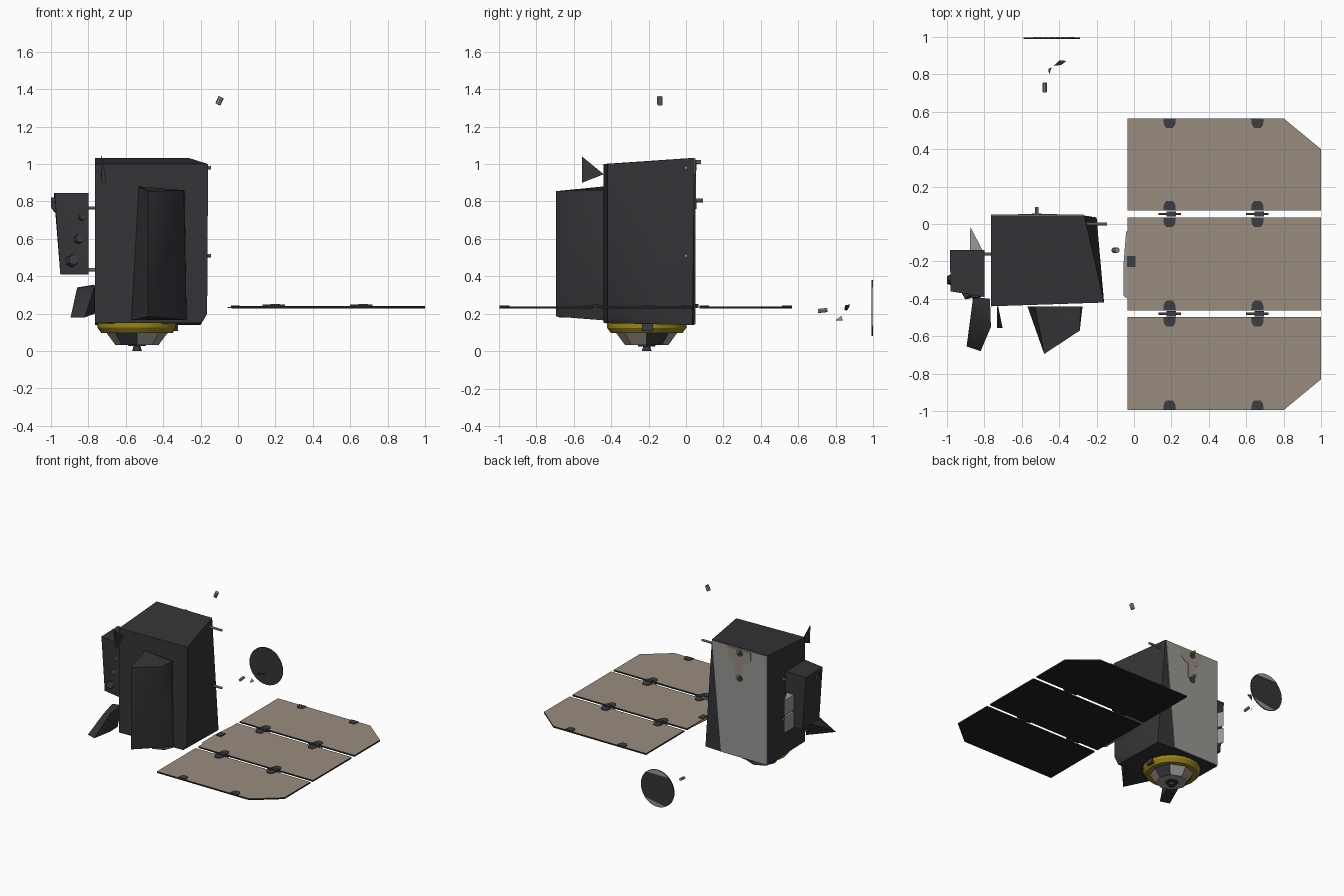
import bpy, bmesh, math
from mathutils import Vector, Matrix

cube = bpy.data.objects.get("Cube")
if cube:
    bpy.data.objects.remove(cube)


def material(name, rgb):
    m = bpy.data.materials.new(name)
    m.use_nodes = True
    col = (*rgb, 1)
    m.diffuse_color = col
    b = m.node_tree.nodes["Principled BSDF"]
    b.inputs["Base Color"].default_value = col
    b.inputs["Roughness"].default_value = 0.7
    return m


FOIL = material("dark foil", (.035, .035, .04))
BLACK = material("panel black", (.014, .014, .015))
TAN = material("solar tan", (.32, .265, .215))
GREY = material("light grey", (.31, .31, .295))
GOLD = material("gold foil", (.33, .24, .012))
HINGE = material("hinge dark", (.045, .045, .055))


def finish(name, bm, mats, rule=None, smooth=False):
    bmesh.ops.recalc_face_normals(bm, faces=bm.faces)
    bm.normal_update()
    for f in bm.faces:
        f.material_index = rule(f) if rule else 0
    me = bpy.data.meshes.new(name)
    bm.to_mesh(me)
    bm.free()
    for m in mats:
        me.materials.append(m)
    ob = bpy.data.objects.new(name, me)
    bpy.context.scene.collection.objects.link(ob)
    if smooth:
        bpy.context.view_layer.objects.active = ob
        ob.select_set(True)
        bpy.ops.object.shade_smooth_by_angle(angle=math.radians(40))
        ob.select_set(False)
    return ob


def hull(name, points, *mats, rule=None, smooth=False):
    """Convex solid around a few corner points."""
    bm = bmesh.new()
    for p in points:
        bm.verts.new(p)
    bmesh.ops.convex_hull(bm, input=bm.verts)
    bmesh.ops.dissolve_limit(bm, angle_limit=.02, verts=bm.verts, edges=bm.edges)
    return finish(name, bm, mats, rule, smooth)


def prism(name, outline, z0, z1, *mats, rule=None):
    return hull(name, [(x, y, z) for x, y in outline for z in (z0, z1)], *mats, rule=rule)


def back_plate(name, outline, y0, y1, mat):
    return hull(name, [(x, y, z) for x, z in outline for y in (y0, y1)], mat)


def box(name, centre, size, mat):
    x, y, z = centre
    a, b, c = (s / 2 for s in size)
    return prism(name, [(x - a, y - b), (x + a, y - b), (x + a, y + b), (x - a, y + b)], z - c, z + c, mat)


def rod(name, start, end, r, mat, r2=None, sides=10, rule=None, mats=None):
    a, b = Vector(start), Vector(end)
    bm = bmesh.new()
    turn = (b - a).to_track_quat('Z', 'Y').to_matrix().to_4x4()
    bmesh.ops.create_cone(bm, cap_ends=True, segments=sides, radius1=r, radius2=r if r2 is None else r2,
                          depth=(b - a).length, matrix=Matrix.Translation((a + b) / 2) @ turn)
    return finish(name, bm, mats or [mat], rule, smooth=sides > 12)


# Main body with its slanted rear corner
hull("body", [(-.765, -.44, .15), (-.765, .045, .14), (-.765, -.44, 1.0), (-.765, .045, 1.033),
              (-.165, -.42, .2), (-.2, -.42, .15), (-.2, .035, .14), (-.16, -.42, 1.0),
              (-.265, .045, 1.033), (-.35, .045, .14)], FOIL, smooth=True)
back_plate("rear_panel", [(-.765, .145), (-.765, 1.03), (-.27, 1.03), (-.35, .145)], .044, .05, GREY)
back_plate("rear_patch", [(-.41, 1.02), (-.62, 1.02), (-.62, .95), (-.57, .91), (-.46, .91), (-.41, .95)],
           .049, .053, TAN)
back_plate("rear_patch_tail", [(-.48, .92), (-.55, .92), (-.55, .79), (-.48, .79)], .049, .053, TAN)
for z, l in ((1.01, .03), (.805, .04)):
    rod("rear_pad", (-.52, .05, z - .02), (-.52, .056, z - .02), .026, HINGE)
    rod("rear_peg", (-.52, .05, z), (-.52, .05 + l, z), .011, TAN)
for z in (.98, .51):
    rod("side_peg", (-.27 if z > .9 else -.24, 0, z), (-.145, 0, z), .009, GREY)

# Front housing, tapering into the body
hull("front_housing", [(-.53, -.44, .88), (-.48, -.695, .855), (-.29, -.57, .86), (-.285, -.44, .86),
                       (-.57, -.44, .165), (-.48, -.695, .185), (-.275, -.44, .165)], FOIL, smooth=True)
hull("front_fin", [(-.733, -.555, 1.04), (-.728, -.555, 1.04), (-.73, -.555, .9), (-.703, -.555, .9),
                   (-.732, -.44, .945), (-.726, -.44, .945)], FOIL)

# Side instrument box
hull("instrument_box", [(-.985, -.14, .845), (-.8, -.14, .845), (-.8, -.39, .845), (-.98, -.36, .845),
                        (-.95, -.14, .41), (-.8, -.14, .41), (-.8, -.39, .41), (-.95, -.36, .41)], FOIL)
for z in (.765, .435):
    rod("box_strut", (-.81, -.16, z), (-.755, -.16, z), .009, GREY)
for z in (.41, .55):
    prism("box_radiator", [(-.875, -.015), (-.878, -.141), (-.81, -.141)], z, z + .125, GREY)
for x, z, r in ((-.84, .71, .022), (-.855, .595, .03), (-.89, .48, .036)):
    rod("box_sensor", (x, -.36, z), (x + .01, -.392, z + .008), r, HINGE, r * .8, 6)
hull("box_side_sensor", [(-1, -.28, .82), (-1, -.32, .77), (-.98, -.27, .74), (-.97, -.33, .74),
                         (-.97, -.27, .82), (-.97, -.33, .82)], HINGE)
hull("lower_flap", [(-.86, -.39, .34), (-.77, -.4, .355), (-.765, -.55, .35), (-.765, -.55, .2),
                    (-.82, -.68, .18), (-.895, -.655, .18), (-.85, -.52, .31), (-.77, -.45, .2)],
     FOIL, smooth=True)

# Gold ring and engine section underneath
cx, cy = -.54, -.21
rod("gold_ring", (cx, cy, .125), (cx, cy, .172), .212, GOLD, .215, 24)
rod("gold_ring_lip", (cx, cy, .096), (cx, cy, .125), .19, GOLD, .212, 24)
rod("engine_skirt", (cx, cy, .1), (cx, cy, .032), .165, GREY, .115, 8,
    mats=[GREY, TAN, FOIL],
    rule=lambda f: 0 if abs(f.normal.z) > .9 else int(math.atan2(f.normal.y, f.normal.x) * 4 / math.pi + 8) % 3)
rod("engine_throat", (cx, cy, .09), (cx, cy, .026), .07, FOIL, .045, 12)
rod("engine_nozzle", (cx, cy, .035), (cx, cy, 0), .016, FOIL, .026, 12)
box("ring_latch", (-.335, -.205, .133), (.03, .06, .05), HINGE)


# Three solar panels: tan on top, dark elsewhere
def top_tan(f):
    return 1 if f.normal.z > .9 else 0


L, R, C = -.035, 1.0, .8
prism("panel_rear", [(L, .072), (L, .565), (C, .565), (R, .4), (R, .072)], .228, .24, BLACK, TAN, rule=top_tan)
prism("panel_middle", [(L, -.462), (L, .035), (R, .035), (R, -.462)], .228, .24, BLACK, TAN, rule=top_tan)
prism("panel_front", [(L, -.995), (L, -.497), (R, -.497), (R, -.83), (C, -.995)], .228, .24, BLACK, TAN, rule=top_tan)

# Hinge tabs on panel edges and hinge bars in the gaps
for x in (.19, .66):
    for y, d in ((.565, -1), (.072, 1), (.035, -1), (-.462, 1), (-.497, -1), (-.995, 1)):
        tab = [(x - .034, y), (x + .034, y), (x + .03, y + d * .035), (x + .017, y + d * .052),
               (x - .017, y + d * .052), (x - .03, y + d * .035)]
        prism("hinge_tab", tab, .239, .245, HINGE)
    for y in (.053, -.48):
        box("hinge_bar", (x, y, .242), (.12, .012, .014), HINGE)
        box("hinge_knuckle", (x + .01, y, .242), (.05, .028, .02), HINGE)
prism("panel_mount", [(-.042, -.04), (-.034, -.04), (-.034, -.4), (-.055, -.385), (-.055, -.2)], .231, .237, GREY)
box("panel_clip", (-.015, -.2, .241), (.045, .06, .008), HINGE)

# Detached dish with two coloured segments on its back
dx, dz, dr = -.44, .23, .15
rod("dish", (dx, .99, dz), (dx, .996, dz), dr, FOIL, sides=32)
for name, mat, mid in (("dish_upper_segment", GREY, 90), ("dish_lower_segment", TAN, 280)):
    arc = [math.radians(mid + a) for a in range(-42, 43, 12)]
    back_plate(name, [(dx + dr * math.cos(a), dz + dr * math.sin(a)) for a in arc], .995, 1.0, mat)

# Small detached pieces
rod("upper_thruster", (-.108, -.14, 1.318), (-.09, -.14, 1.358), .015, TAN, sides=8)
rod("dish_feed", (-.477, .705, .215), (-.477, .755, .22), .011, GREY, sides=8)
hull("dish_bracket", [(-.455, .8, .165), (-.457, .83, .19), (-.44, .838, .165), (-.452, .802, .168)], GREY)
hull("dish_joint", [(-.43, .845, .22), (-.4, .875, .25), (-.36, .872, .235), (-.39, .85, .245),
                    (-.41, .86, .217)], HINGE)
